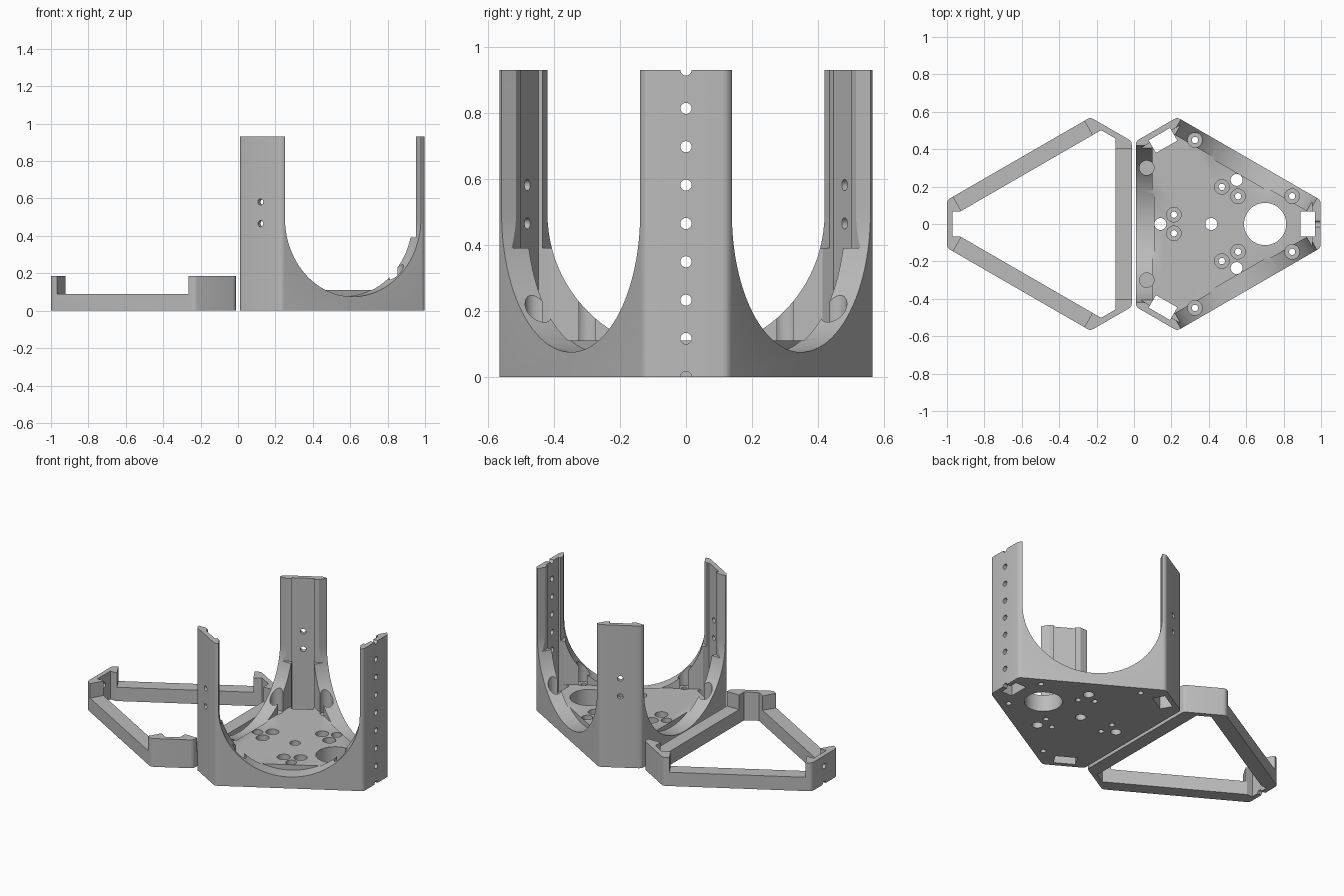
import bpy, bmesh, math
from mathutils import Matrix

if "Cube" in bpy.data.objects:
    bpy.data.objects.remove(bpy.data.objects["Cube"])

DC, DE = 0.585, 0.403            # centre to corner facet, centre to side wall
W = (DE - DC * 0.5) / math.sin(math.pi / 3)   # half width of a corner facet
CX = 0.413
WALL, FLOOR, TOP = 0.088, 0.11, 0.93
PITCH, PIN = 0.1163, 0.017

grey = bpy.data.materials.new("light grey plastic")
grey.diffuse_color = (0.5, 0.5, 0.5, 1)
grey.use_nodes = True
grey.node_tree.nodes["Principled BSDF"].inputs["Base Color"].default_value = grey.diffuse_color


def prism(name, pts, z0, z1, mat=None):
    """Extrude a 2D outline from z0 to z1, then place it with a matrix."""
    bm = bmesh.new()
    face = bm.faces.new([bm.verts.new((x, y, z0)) for x, y in pts])
    ext = bmesh.ops.extrude_face_region(bm, geom=[face])
    bmesh.ops.translate(bm, vec=(0, 0, z1 - z0),
                        verts=[g for g in ext["geom"] if isinstance(g, bmesh.types.BMVert)])
    if mat:
        bm.transform(mat)
    bmesh.ops.recalc_face_normals(bm, faces=bm.faces)
    me = bpy.data.meshes.new(name)
    bm.to_mesh(me)
    bm.free()
    ob = bpy.data.objects.new(name, me)
    bpy.context.collection.objects.link(ob)
    me.materials.append(grey)
    return ob


def cut(target, cutter):
    m = target.modifiers.new("cut", "BOOLEAN")
    m.operation, m.solver, m.object = "DIFFERENCE", "EXACT", cutter
    bpy.context.view_layer.objects.active = target
    bpy.ops.object.modifier_apply(modifier=m.name)
    bpy.data.objects.remove(cutter)


def rect(x0, x1, y0, y1):
    return [(x0, y0), (x1, y0), (x1, y1), (x0, y1)]


def circle(x, y, r, n=32):
    return [(x + r * math.cos(2 * math.pi * i / n), y + r * math.sin(2 * math.pi * i / n))
            for i in range(n)]


def spin(deg):
    return Matrix.Rotation(math.radians(deg), 4, "Z")


def outline():
    """Triangle with cut-off corners, each of the six vertices slightly rounded."""
    hexa = []
    for a in (0, 120, 240):
        for y in (-W, W):
            v = spin(a) @ Matrix.Translation((DC, y, 0))
            hexa.append(v.translation.xy)
    pts, r = [], 0.018
    for i, p in enumerate(hexa):
        a = p + (hexa[i - 1] - p).normalized() * r
        b = p + (hexa[(i + 1) % 6] - p).normalized() * r
        for t in (0, 0.33, 0.67, 1):
            q = a * (1 - t) ** 2 + p * (2 * t * (1 - t)) + b * t * t
            pts.append((q.x, q.y))
    return pts


def inner_void(z0, z1):
    """Triangular inside, stopped short of the corner facets."""
    d, e = DC - 0.031, DE - WALL
    w = (e - d * 0.5) / math.sin(math.pi / 3)
    pts = []
    for a in (0, 120, 240):
        for y in (-w, w):
            p = (spin(a) @ Matrix.Translation((d, y, 0))).translation
            pts.append((p.x, p.y))
    return prism("void", pts, z0, z1)


def pin_holes(ob, mat, count):
    """Row of cross holes up a corner facet."""
    side = mat @ Matrix.Rotation(math.pi / 2, 4, "Y")   # local z -> outward, local x -> down
    for i in range(count):
        cut(ob, prism("pin", circle(-i * PITCH, 0, PIN, 20), DC - 0.07, DC + 0.05, side))


def finish(ob, x):
    ob.location.x = x
    bpy.ops.object.select_all(action="DESELECT")
    ob.select_set(True)
    bpy.context.view_layer.objects.active = ob
    bpy.ops.object.transform_apply(location=True, rotation=False, scale=False)
    bpy.ops.object.shade_smooth_by_angle(angle=math.radians(25))


# holder: floor, arched walls and three tall posts
holder = prism("holder_base_and_posts", outline(), 0, TOP)
cut(holder, inner_void(FLOOR, 1.2))

R, ZC = 0.42, 0.495
arch = [(R * math.cos(t), ZC + R * math.sin(t))
        for t in [math.pi + math.pi * i / 48 for i in range(49)]] + [(R, 1.2), (-R, 1.2)]
# profile x -> along wall, profile y -> up, extrusion -> outward
to_wall = Matrix(((0, 0, 1, 0), (1, 0, 0, 0), (0, 1, 0, 0), (0, 0, 0, 1)))

for a in (0, 120, 240):
    corner, side = spin(a), spin(a + 180)
    # arch through each wall
    cut(holder, prism("arch", arch, DE - 0.097, DE + 0.1, side @ to_wall))
    # slot down each corner, and the thinner upper post
    cut(holder, prism("slot", rect(0.477, DC - 0.03, -0.066, 0.066), -0.1, 1.2, corner))
    cut(holder, prism("thin", rect(0.2, DC - 0.045, -0.3, 0.3), 0.39, 1.2, corner))
    # floor openings
    cut(holder, prism("big", circle(0.288, 0, 0.113, 48), -0.1, 0.3, corner))
    cut(holder, prism("small", circle(0.272, 0, 0.032), -0.1, 0.3, side))
    # screw holes with wide recesses, in the floor and in the walls
    for s in (-1, 1):
        for x, y, z in ((0.2, 0.05, 0.06), (0.345, 0.3, 0.1)):
            cut(holder, prism("recess", circle(x, s * y, 0.039), z, 1.2, side))
            cut(holder, prism("screw", circle(x, s * y, PIN, 20), -0.1, 0.3, side))
    pin_holes(holder, corner, 9)
cut(holder, prism("centre", circle(0, 0, 0.032), -0.1, 0.3))
finish(holder, CX)

# clamp ring: low bars joining three taller corner brackets
ring = prism("clamp_ring", outline(), 0, 0.185)
cut(ring, inner_void(-0.1, 0.5))
for a in (0, 120, 240):
    corner, side = spin(a), spin(a + 180)
    cut(ring, prism("slot", rect(0.4, DC - 0.03, -0.066, 0.066), -0.1, 0.5, corner))
    cut(ring, prism("bar_top", rect(0.25, 0.5, -0.405, 0.405), 0.09, 0.5, side))
    pin_holes(ring, corner, 2)
ring.data.transform(spin(180))
finish(ring, -CX - 0.002)
